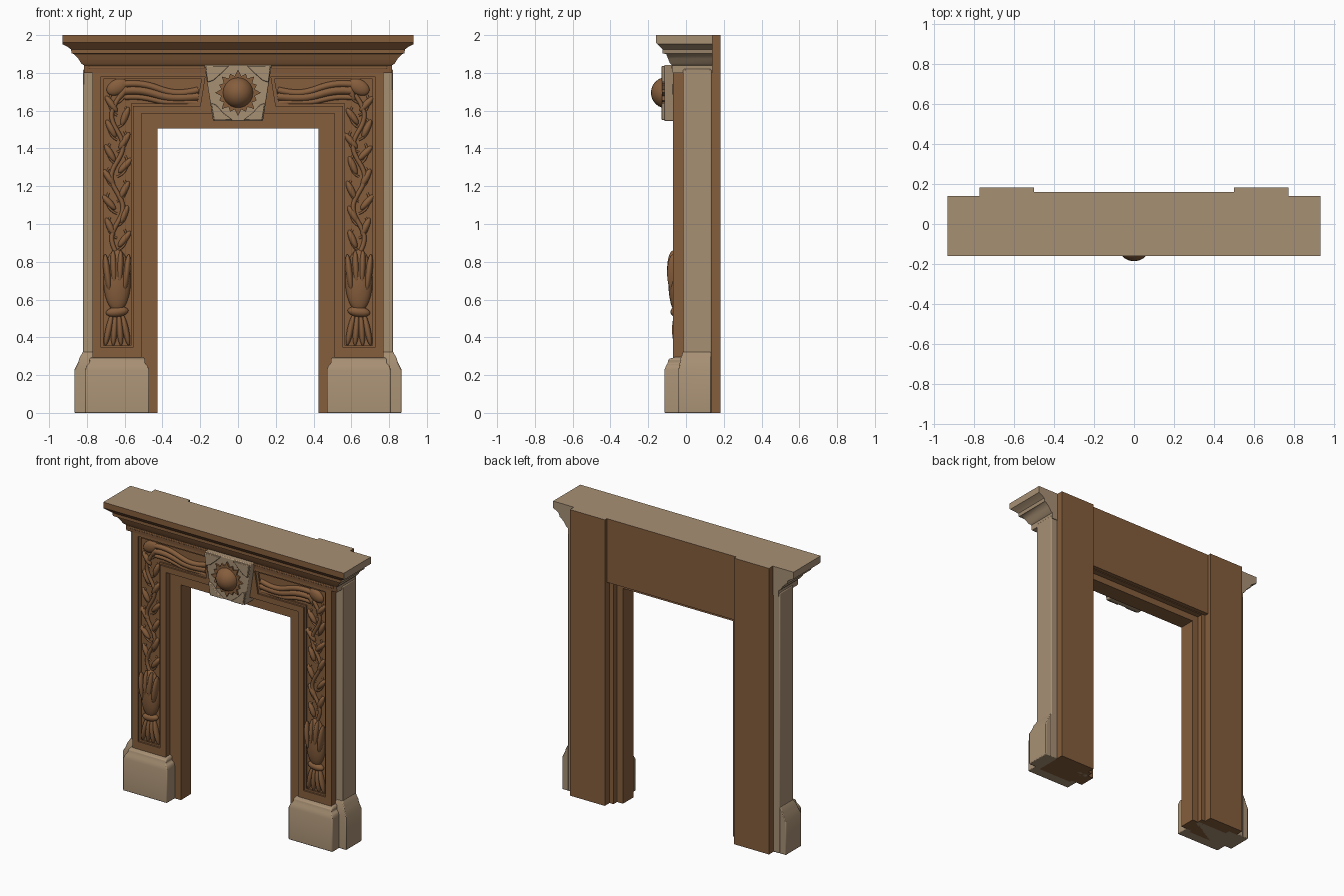
import bpy, bmesh, math, random
from mathutils import Vector

random.seed(4)
if "Cube" in bpy.data.objects:
    bpy.data.objects.remove(bpy.data.objects["Cube"], do_unlink=True)


def material(name, rgb):
    m = bpy.data.materials.new(name)
    m.use_nodes = True
    m.diffuse_color = (*rgb, 1)
    m.node_tree.nodes["Principled BSDF"].inputs["Base Color"].default_value = (*rgb, 1)
    return m


WOOD = material("brown wood", (0.24, 0.112, 0.046))
STONE = material("tan stone", (0.39, 0.28, 0.175))


def finish(name, bm, mats, bevel=0, rule=None):
    bmesh.ops.recalc_face_normals(bm, faces=bm.faces[:])
    if rule:
        for f in bm.faces:
            f.material_index = rule(f.normal)
    me = bpy.data.meshes.new(name)
    bm.to_mesh(me)
    bm.free()
    ob = bpy.data.objects.new(name, me)
    bpy.context.collection.objects.link(ob)
    for m in mats:
        me.materials.append(m)
    if bevel:
        mod = ob.modifiers.new("soft edges", "BEVEL")
        mod.width, mod.segments = bevel, 2
    bpy.ops.object.select_all(action="DESELECT")
    ob.select_set(True)
    bpy.context.view_layer.objects.active = ob
    bpy.ops.object.shade_smooth_by_angle(angle=math.radians(35))
    return ob


def stack(name, rings, mats, bevel=0, rule=None):
    """Loft of rectangles (x0, x1, y0, y1, z) from bottom to top."""
    bm = bmesh.new()
    loops = [[bm.verts.new(p) for p in ((a, c, z), (b, c, z), (b, d, z), (a, d, z))]
             for a, b, c, d, z in rings]
    for lo, hi in zip(loops, loops[1:]):
        for i in range(4):
            j = (i + 1) % 4
            bm.faces.new((lo[i], lo[j], hi[j], hi[i]))
    bm.faces.new(loops[0])
    bm.faces.new(loops[-1])
    return finish(name, bm, mats, bevel, rule)


def block(name, x0, x1, y0, y1, z0, z1, mats, bevel=0, rule=None):
    return stack(name, [(x0, x1, y0, y1, z0), (x0, x1, y0, y1, z1)], mats, bevel, rule)


def prism(name, pts, y0, y1, mat, bevel=0):
    """Outline in x and z pushed through from y0 to y1."""
    bm = bmesh.new()
    face = bm.faces.new([bm.verts.new((x, y0, z)) for x, z in pts])
    out = bmesh.ops.extrude_face_region(bm, geom=[face])["geom"]
    for v in out:
        if isinstance(v, bmesh.types.BMVert):
            v.co.y = y1
    if not any(f != face and all(abs(v.co.y - y0) < 1e-6 for v in f.verts) for f in bm.faces) \
            and not face.is_valid:
        bm.faces.new([v for v in bm.verts if abs(v.co.y - y0) < 1e-6])
    return finish(name, bm, [mat], bevel)


def border(name, outer, inner, y0, y1, mat):
    """Raised frame between two outlines with the same number of corners."""
    bm = bmesh.new()
    a, b, c, d = [[bm.verts.new((x, y, z)) for x, z in pts]
                  for pts, y in ((outer, y1), (outer, y0), (inner, y0), (inner, y1))]
    n = len(outer)
    for i in range(n):
        j = (i + 1) % n
        for p, q in ((a, b), (b, c), (c, d), (d, a)):
            bm.faces.new((p[i], p[j], q[j], q[i]))
    return finish(name, bm, [mat])


def lump(name, centre, size, mat, angle=0):
    """Flattened ball, turned in the plane of the front."""
    bm = bmesh.new()
    bmesh.ops.create_uvsphere(bm, u_segments=20, v_segments=12, radius=1)
    ob = finish(name, bm, [mat])
    ob.location, ob.scale, ob.rotation_euler = centre, size, (0, angle, 0)
    return ob


def stem(name, pts, radius, mat):
    cu = bpy.data.curves.new(name, "CURVE")
    cu.dimensions, cu.bevel_depth, cu.bevel_resolution = "3D", radius, 2
    sp = cu.splines.new("NURBS")
    sp.points.add(len(pts) - 1)
    for p, co in zip(sp.points, pts):
        p.co = (*co, 1)
    sp.use_endpoint_u = True
    cu.materials.append(mat)
    ob = bpy.data.objects.new(name, cu)
    bpy.context.collection.objects.link(ob)


def arch(half_out, top_out, half_in, top_in):
    side = [(half_out, 0), (half_out, top_out), (-half_out, top_out), (-half_out, 0)]
    return side + [(-half_in, 0), (-half_in, top_in), (half_in, top_in), (half_in, 0)]


def top_is_stone(n):
    return 1 if n.z > 0.7 else 0


# Mantel shelf with stepped cornice: stone top, ends and back, wooden front
profile = [(.815, -.07, 1.80), (.815, -.075, 1.84), (.83, -.085, 1.85), (.845, -.095, 1.875),
           (.87, -.105, 1.90), (.88, -.125, 1.903), (.885, -.125, 1.925), (.905, -.14, 1.94),
           (.93, -.152, 1.952), (.93, -.16, 1.96), (.93, -.16, 2.0)]
stack("mantel_shelf", [(-x, x, y, .14, z) for x, y, z in profile], [WOOD, STONE], 0,
      lambda n: 0 if n.y < -.2 else 1)

# Core of the lintel, back panel and stepped surround of the opening
block("lintel_core", -.52, .52, -.045, .14, 1.585, 1.82, [WOOD])
block("lintel_back", -.51, .51, .08, .16, 1.555, 2.0, [WOOD, STONE], 0, top_is_stone)
prism("opening_surround", arch(.52, 1.59, .425, 1.505), -.025, .09, WOOD)
prism("opening_rebate", arch(.52, 1.59, .47, 1.55), .08, .13, WOOD)
block("frieze_fillet", -.79, .79, -.078, 0, 1.822, 1.836, [WOOD], .004)

for s, side in ((1, "left"), (-1, "right")):
    def bx(a, b):
        return (a, b) if s > 0 else (-b, -a)

    # Leg: wooden core, back post and stone outer return
    block(side + "_leg_core", *bx(.51, .77), -.045, .14, 0, 1.82, [WOOD])
    block(side + "_back_post", *bx(.5, .77), .12, .183, 0, 2.0, [WOOD, STONE], 0, top_is_stone)
    block(side + "_outer_return", *bx(.76, .82), -.015, .135, 0, 1.82, [STONE], .006)

    # Plinth: front block and flared side block
    stack(side + "_plinth_front",
          [(*bx(.47, .81), -.115, .1, 0), (*bx(.47, .81), -.115, .1, .225),
           (*bx(.478, .802), -.105, .1, .25), (*bx(.492, .788), -.098, .1, .262),
           (*bx(.492, .788), -.092, .1, .285), (*bx(.5, .78), -.06, .1, .295)], [STONE], .005)
    stack(side + "_plinth_side",
          [(*bx(.7, .865), -.04, .132, 0), (*bx(.7, .865), -.04, .132, .23),
           (*bx(.7, .845), -.032, .132, .27), (*bx(.7, .84), -.028, .132, .29),
           (*bx(.7, .82), -.015, .132, .325)], [STONE], .005)

    # Angled raised border around the sunk panel
    outer = [(.51, .28), (.77, .28), (.77, 1.825), (.0, 1.825), (.0, 1.585), (.51, 1.585)]
    inner = [(.555, .345), (.725, .345), (.725, 1.78), (.175, 1.78), (.2, 1.625), (.555, 1.625)]
    border(side + "_panel_border", [(s * x, z) for x, z in outer],
           [(s * x, z) for x, z in inner], -.068, -.03, WOOD)
    bead = [(x + dx, z + dz) for (x, z), (dx, dz) in zip(
        inner, ((.012, .012), (-.012, .012), (-.012, -.012), (.018, -.012), (.018, .012), (.012, .012)))]
    border(side + "_panel_bead", [(s * x, z) for x, z in inner],
           [(s * x, z) for x, z in bead], -.056, -.03, WOOD)

    # Climbing vine with leaves
    vine = [(s * (.64 + .04 * math.sin(i * 1.25)), -.05, .84 + i * .065) for i in range(14)]
    stem(side + "_vine", vine, .012, WOOD)
    for i in range(13):
        turn = 1 if i % 2 else -1
        z = .92 + i * .065
        x = .64 + turn * random.uniform(.03, .045)
        lump(f"{side}_leaf_{i}", (s * x, -.047, z), (.018, .02, .052), WOOD,
             s * turn * random.uniform(.35, .8))
        stem(f"{side}_tendril_{i}", [(s * .64, -.045, z - .06), (s * (x + turn * .015), -.055, z - .04),
             (s * (x + turn * .02), -.052, z + .02), (s * x, -.045, z + .05)], .006, WOOD)

    # Bundled husk at the foot of the vine, with folds, tie and tail
    lump(side + "_husk", (s * .64, -.052, .70), (.072, .042, .165), WOOD)
    for i in range(4):
        x = .59 + i * .034
        lump(f"{side}_husk_fold_{i}", (s * x, -.068, .77 - abs(i - 1.5) * .02),
             (.019, .032, .10), WOOD, s * (i - 1.5) * .08)
    lump(side + "_husk_tie", (s * .64, -.052, .535), (.06, .03, .028), WOOD, s * .12)
    for i in range(4):
        lump(f"{side}_husk_tail_{i}", (s * (.595 + i * .03), -.05, .44),
             (.017, .024, .085), WOOD, -s * (i - 1.5) * .14)

    # Draped swag on the lintel
    for i, (drop, r) in enumerate(((.0, .018), (.035, .022), (.07, .014))):
        stem(f"{side}_swag_{i}", [(s * .21, -.043, 1.71 - drop), (s * .3, -.047, 1.685 - drop * .5),
             (s * .4, -.047, 1.70 - drop), (s * .5, -.05, 1.75 - drop), (s * .6, -.05, 1.74 - drop)],
             r, WOOD)
    lump(side + "_swag_knot", (s * .64, -.048, 1.725), (.06, .024, .04), WOOD, s * .5)

# Keystone with raised corners
prism("keystone", [(-.178, 1.842), (.178, 1.842), (.132, 1.545), (-.132, 1.545)], -.115, .0, STONE, .006)
for s in (1, -1):
    prism("keystone_upper_corner", [(s * .172, 1.836), (s * .05, 1.836), (s * .085, 1.80),
          (s * .13, 1.76), (s * .162, 1.75)], -.129, -.11, STONE, .004)
    prism("keystone_lower_corner", [(s * .128, 1.551), (s * .03, 1.551), (s * .08, 1.59),
          (s * .115, 1.63), (s * .142, 1.64)], -.129, -.11, STONE, .004)

# Sunburst and round boss
rays = [(r * math.cos(t), 1.695 + r * math.sin(t))
        for i in range(32) for r, t in [((.122 if i % 4 == 0 else .108) if i % 2 == 0 else .09,
                                        i * math.tau / 32)]]
prism("sunburst", rays, -.126, -.11, WOOD)
lump("round_boss", (0, -.103, 1.695), (.083, .083, .083), WOOD)
